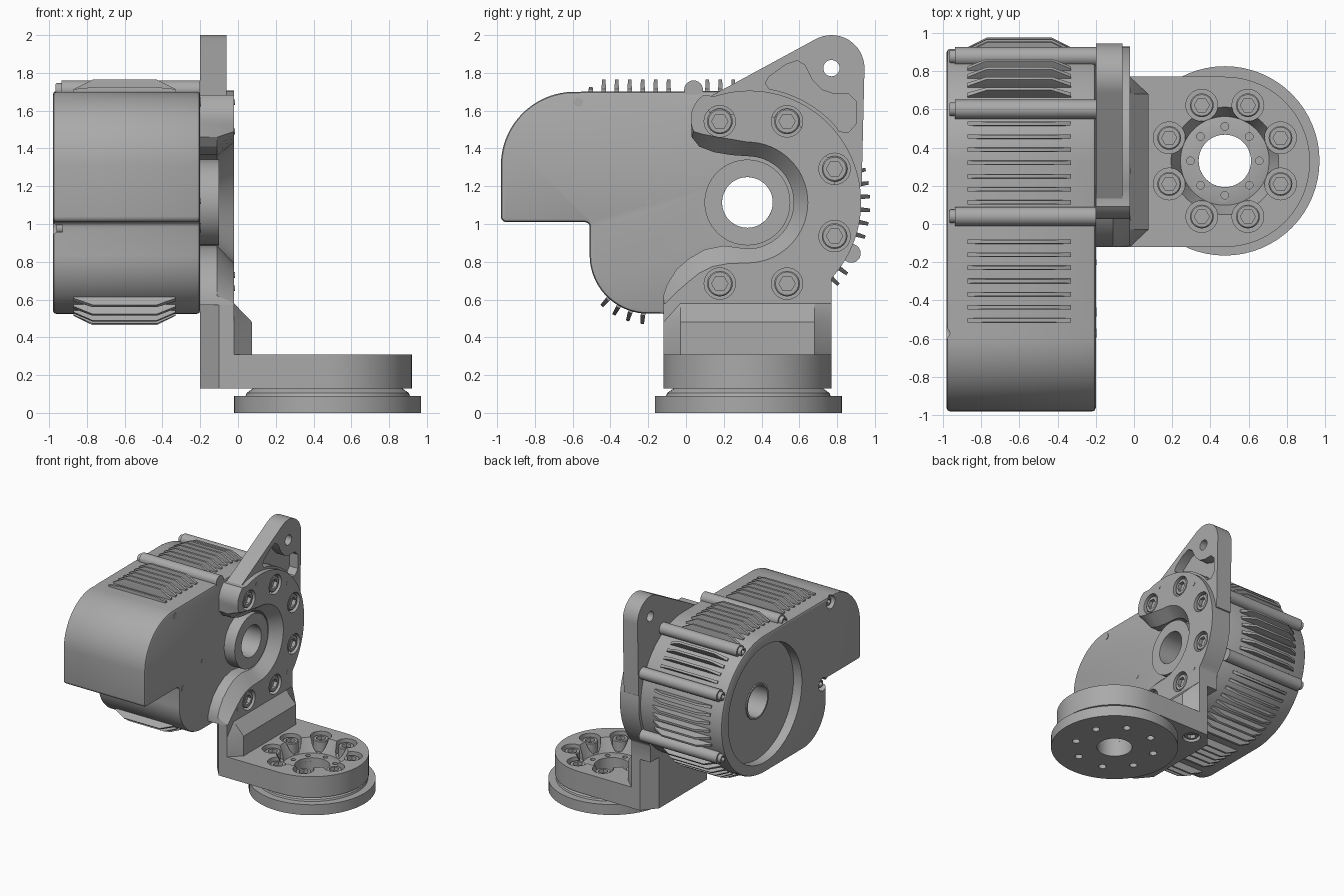
import bpy, bmesh, math
from math import cos, sin, radians, pi

if "Cube" in bpy.data.objects:
    bpy.data.objects.remove(bpy.data.objects["Cube"])

grey = bpy.data.materials.new("machined_grey")
grey.use_nodes = True
grey.diffuse_color = (0.40, 0.40, 0.40, 1)
grey.node_tree.nodes["Principled BSDF"].inputs["Base Color"].default_value = (0.40, 0.40, 0.40, 1)
parts = []


# ---- helpers ----
def along_x(a, b, t):
    return (t, a, b)


def along_z(a, b, t):
    return (a, b, t)


def loft(name, layers, place=along_x, ring=False):
    """Skin a stack of (t, outline) layers; cap the ends or close into a ring."""
    bm = bmesh.new()
    rows = [[bm.verts.new(place(a, b, t)) for a, b in pts] for t, pts in layers]
    n = len(rows[0])
    pairs = list(zip(rows, rows[1:])) + ([(rows[-1], rows[0])] if ring else [])
    for lo, hi in pairs:
        for i in range(n):
            j = (i + 1) % n
            bm.faces.new((lo[i], lo[j], hi[j], hi[i]))
    if not ring:
        bm.faces.new(rows[0])
        bm.faces.new(rows[-1])
    bmesh.ops.recalc_face_normals(bm, faces=bm.faces)
    me = bpy.data.meshes.new(name)
    bm.to_mesh(me)
    bm.free()
    me.materials.append(grey)
    ob = bpy.data.objects.new(name, me)
    bpy.context.collection.objects.link(ob)
    parts.append(ob)
    return ob


def arc(c, r, a0, a1, n=24):
    return [(c[0] + r * cos(radians(a0 + (a1 - a0) * i / n)),
             c[1] + r * sin(radians(a0 + (a1 - a0) * i / n))) for i in range(n + 1)]


def circle(c, r, n=48):
    return arc(c, r, 0, 360, n)[:-1]


def cyl(name, c, r, t0, t1, place=along_x, n=48, r1=None):
    return loft(name, [(t0, circle(c, r, n)), (t1, circle(c, r1 or r, n))], place)


def tube(name, c, ro, ri, t0, t1, place=along_x):
    o, i = circle(c, ro, 64), circle(c, ri, 64)
    return loft(name, [(t0, o), (t1, o), (t1, i), (t0, i)], place, True)


def bolt(name, c, r, t0, t1, place=along_x):
    """Socket-head bolt with a hexagonal recess at t1."""
    hexa = []
    for k in range(24):
        a = k * pi / 12
        h = 0.55 * r / cos((a % (pi / 3)) - pi / 6)
        hexa.append((c[0] + h * cos(a), c[1] + h * sin(a)))
    o = circle(c, r, 24)
    chamfer = circle(c, r * 0.9, 24)
    s = 1 if t1 > t0 else -1
    return loft(name, [(t0, o), (t1 - s * 0.006, o), (t1, chamfer), (t1, hexa),
                       (t1 - s * 0.03, hexa)], place)


def bake(ob):
    dg = bpy.context.evaluated_depsgraph_get()
    me = bpy.data.meshes.new_from_object(ob.evaluated_get(dg))
    ob.modifiers.clear()
    ob.data = me


def cut(ob, cutters):
    for c in cutters:
        m = ob.modifiers.new("cut", 'BOOLEAN')
        m.operation, m.solver, m.object = 'DIFFERENCE', 'EXACT', c
    bake(ob)
    for c in cutters:
        parts.remove(c)
        bpy.data.objects.remove(c)


AX = (0.325, 1.114)      # motor axis (y, z)
RING = (0.335, 1.114)    # bracket ring centre (y, z)
FL = (0.475, 0.33)       # output flange centre (x, y)

# ---- motor housing ----
profile = (arc(AX, 0.59, -90, 90, 48) + arc((-0.59, 1.31), 0.39, 90, 180)
           + arc((-0.95, 1.04), 0.03, 180, 270, 4) + arc((-0.535, 0.985), 0.025, 90, 0, 4)
           + arc((-0.2, 0.835), 0.31, 180, 270))
housing = loft("motor_housing", [(-0.98, profile), (-0.2, profile)])
bev = housing.modifiers.new("edge", 'BEVEL')
bev.width, bev.segments, bev.limit_method, bev.angle_limit = 0.018, 2, 'ANGLE', radians(60)
bake(housing)
screws = [(-0.46, 0.98), (-0.57, 1.645)]
cut(housing, [cyl("recess", AX, 0.5, -1.1, -0.9, n=64), cyl("bore", AX, 0.134, -1.2, 0)]
    + [cyl("notch", s, 0.055, -1.1, -0.93, n=24) for s in screws])

# ---- tie rods and cover screws ----
rods = [(0.04, 1.71), (0.6, 1.66), (0.875, 1.38), (0.875, 0.845)]
for p in rods:
    cyl("tie_rod", p, 0.05, -0.935, -0.2, n=24)
    bolt("tie_rod_bolt", p, 0.036, -0.93, -0.965)
for p in screws:
    bolt("cover_screw", p, 0.036, -0.92, -0.96)
    cyl("cover_pin", p, 0.024, -0.21, -0.196, n=20)
cyl("face_pin", (-0.2, 1.12), 0.014, -0.21, -0.196, n=16)


# ---- cooling fins ----
def fin(y, z, deg, height=0.06):
    c, s = cos(radians(deg)), sin(radians(deg))

    def place(a, b, t):
        return (a, y + t * c - b * s, z + t * s + b * c)

    def box(x0, x1, w=0.012):
        return [(x0, -w), (x1, -w), (x1, w), (x0, w)]
    loft("cooling_fin", [(-0.04, box(-0.87, -0.33)), (0.01, box(-0.87, -0.33)),
                         (height, box(-0.77, -0.43, 0.009))], place)


for k in range(16):
    y = -0.504 + 0.0686 * k
    if abs(y - 0.04) > 0.065:
        drop = max(0, y - AX[0])
        fin(y, AX[1] + math.sqrt(0.59 ** 2 - drop ** 2), 90, 0.02 if k == 0 else 0.06)
for k in range(23):
    a = 54 - 6.4 * k
    y, z = AX[0] + 0.59 * cos(radians(a)), AX[1] + 0.59 * sin(radians(a))
    if all(math.hypot(y - r[0], z - r[1]) > 0.075 for r in rods):
        fin(y, z, a)
for k in range(5):
    fin(0.2 - 0.0686 * k, 0.525, -90)
for k in range(4):
    a = -95 - 12.5 * k
    fin(-0.2 + 0.31 * cos(radians(a)), 0.835 + 0.31 * sin(radians(a)), a, 0.055)

# ---- hollow shaft hub ----
tube("hub", AX, 0.227, 0.134, -0.25, -0.1)
tube("hub_sleeve", AX, 0.15, 0.134, -0.91, -0.11)

# ---- C-shaped ring of the bracket, with a sloped inner lip ----
outer = ([(-0.12, 0.57), (0.77, 0.57), (0.77, 0.705)] + arc(RING, 0.592, -42, 108, 40)
         + arc((0.18, 1.555), 0.155, 125, 190, 8))
lip_back = ([(0.03, 1.46), (0.07, 1.41), (0.15, 1.38), (0.24, 1.365)] + arc(AX, 0.245, 90, -90, 32)
            + [(0.2, 0.885), (0.1, 0.865), (0.02, 0.82), (-0.05, 0.76), (-0.1, 0.68), (-0.12, 0.62)])
lip_front = ([(0.04, 1.49), (0.09, 1.475), (0.17, 1.46), (0.25, 1.447)] + arc(AX, 0.32, 90, -90, 32)
             + [(0.22, 0.79), (0.14, 0.775), (0.07, 0.74), (0.02, 0.7), (-0.05, 0.64), (-0.11, 0.58)])
ring = loft("bracket_ring", [(-0.2, outer + lip_back), (-0.11, outer + lip_back),
                             (-0.02, outer + lip_front)])
spots = [(0.357 + 0.465 * cos(radians(a)), 1.114 + 0.465 * sin(radians(a)))
         for a in (-112.5, -67.5, -22.5, 22.5, 67.5, 112.5)]
cut(ring, [cyl("well", p, 0.083, -0.1, 0.1, n=32) for p in spots])
for p in spots:
    bolt("ring_bolt", p, 0.068, -0.11, -0.03)
for p in [(0.28, 1.645), (0.7, 1.49), (0.7, 0.73), (0.03, 0.66)]:
    cyl("dowel_pin", p, 0.015, -0.06, -0.017, n=16)

# ---- lifting arm with eye and pocket ----
eye = (0.77, 1.825)
arm = loft("lifting_arm", [(x, [(0.14, 1.56), (0.09, 1.655)] + arc(eye, 0.175, 118, 0, 16)
           + [(0.93, 1.2), (0.8, 1.15), (0.75, 1.35), (0.6, 1.52), (0.35, 1.6)])
           for x in (-0.2, -0.06)])
pocket = ([(0.42, 1.745), (0.44, 1.78), (0.53, 1.845), (0.59, 1.865), (0.63, 1.84), (0.67, 1.76),
           (0.72, 1.71), (0.78, 1.69), (0.86, 1.69), (0.9, 1.65), (0.9, 1.53), (0.86, 1.485),
           (0.81, 1.49)] + arc(RING, 0.61, 41, 80, 10))
cut(arm, [cyl("eye_hole", eye, 0.043, -0.5, 0.5, n=32),
          loft("pocket", [(-0.14, pocket), (0.1, pocket)])])

# ---- bracket foot: upright block, gusset and round-ended base ----
side = [(-0.2, 0.65), (-0.2, 0.0), (-0.1, -0.12)]
upright = side + [(-0.02, -0.12), (-0.02, 0.77), (-0.1, 0.77)]
loft("bracket_upright", [(z, upright) for z in (0.3, 0.58)], along_z)


def gusset(x):
    return [(-0.1, -0.12), (-0.021, -0.12), (x, -0.03), (x, 0.68), (-0.021, 0.77), (-0.1, 0.77)]


loft("bracket_gusset", [(0.3, gusset(0.075)), (0.48, gusset(0.075)), (0.579, gusset(-0.02))], along_z)
plan = side + arc((FL[0], 0.325), 0.445, -90, 90, 48) + [(-0.1, 0.77)]
base = loft("bracket_base", [(z, plan) for z in (0.13, 0.31)], along_z)
seats = [(FL[0] + 0.315 * cos(radians(a)), FL[1] + 0.315 * sin(radians(a)))
         for a in [22.5 + 45 * k for k in range(8)]]
feet = [(-0.03, 0.66), (-0.03, -0.01)]
cut(base, [cyl("pocket", FL, 0.22, 0.17, 0.33, along_z, 64, 0.29),
           cyl("bore", FL, 0.137, 0, 1, along_z)]
    + [cyl("well", p, 0.083, 0.2, 0.4, along_z, 32) for p in seats]
    + [cyl("foot_well", p, 0.07, 0, 0.17, along_z, 32) for p in feet])
for p in seats:
    bolt("base_bolt", p, 0.062, 0.19, 0.29, along_z)
for p in feet:
    bolt("foot_bolt", p, 0.055, 0.18, 0.14, along_z)

# ---- output flange ----
rim = [(0.0, 0.495), (0.09, 0.495), (0.09, 0.435), (0.105, 0.43), (0.13, 0.395), (0.2, 0.225),
       (0.2, 0.137), (0.0, 0.137)]
flange = loft("output_flange", [(t, circle(FL, r, 64)) for t, r in rim], along_z, True)
small = [(FL[0] + 0.18 * cos(k * pi / 4), FL[1] + 0.18 * sin(k * pi / 4)) for k in range(8)]
cut(flange, [cyl("seat_hole", p, 0.03, -0.1, 0.05, along_z, 20) for p in seats]
    + [cyl("ring_hole", p, 0.02, 0.15, 0.3, along_z, 20) for p in small])

# ---- shading ----
bpy.ops.object.select_all(action='DESELECT')
for ob in parts:
    ob.select_set(True)
bpy.context.view_layer.objects.active = parts[0]
bpy.ops.object.shade_smooth_by_angle(angle=radians(30))
